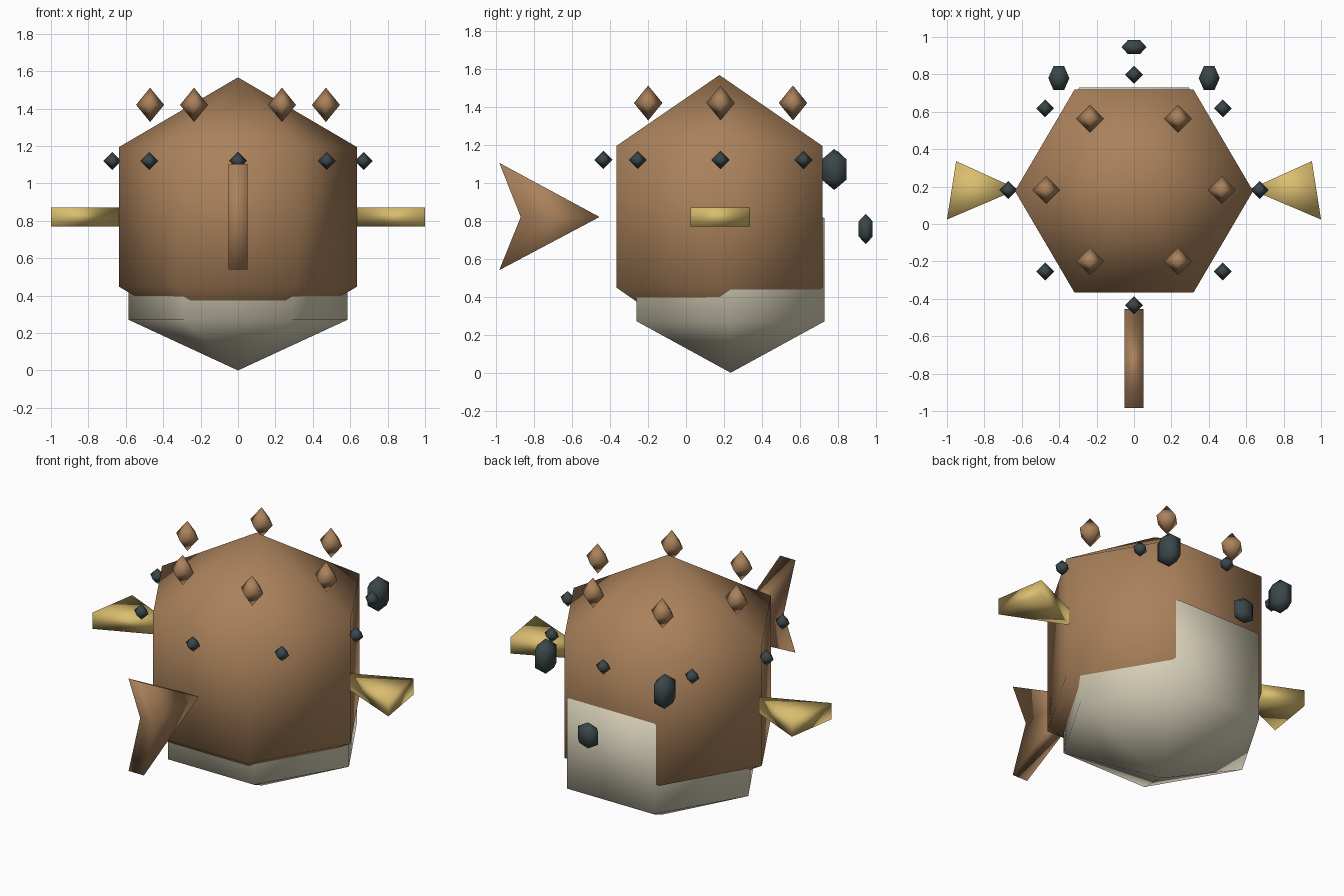
import bpy
from math import sin, cos, pi

cube = bpy.data.objects.get("Cube")
if cube:
    bpy.data.objects.remove(cube, do_unlink=True)


def material(name, rgb):
    m = bpy.data.materials.new(name)
    m.use_nodes = True
    color = (*rgb, 1)
    m.diffuse_color = color
    m.node_tree.nodes["Principled BSDF"].inputs["Base Color"].default_value = color
    return m


brown = material("brown", (0.40, 0.22, 0.105))
cream = material("cream", (0.69, 0.64, 0.49))
gold = material("gold", (0.70, 0.51, 0.16))
slate = material("dark slate", (0.043, 0.062, 0.066))


def add_mesh(name, verts, faces, mat, loc=(0, 0, 0)):
    mesh = bpy.data.meshes.new(name)
    mesh.from_pydata(verts, [], faces)
    mesh.materials.append(mat)
    mesh.shade_smooth()
    ob = bpy.data.objects.new(name, mesh)
    ob.location = loc
    bpy.context.collection.objects.link(ob)
    return ob


def ball(name, loc, radii, mat, sides=6, bands=3):
    """Low-poly sphere with its first meridian on +x."""
    rx, ry, rz = radii
    verts = [(0, 0, -rz)]
    for b in range(1, bands):
        lat = -pi / 2 + pi * b / bands
        for s in range(sides):
            a = 2 * pi * s / sides
            verts.append((rx * cos(lat) * cos(a), ry * cos(lat) * sin(a), rz * sin(lat)))
    verts.append((0, 0, rz))
    top = len(verts) - 1
    last = top - sides
    faces = []
    for s in range(sides):
        n = (s + 1) % sides
        faces.append((0, 1 + n, 1 + s))
        for b in range(bands - 2):
            k = 1 + b * sides
            faces.append((k + s, k + n, k + sides + n, k + sides + s))
        faces.append((last + s, last + n, top))
    return add_mesh(name, verts, faces, mat, loc)


def prism(name, low, high, mat):
    """Closed slab between two matching outlines, low seen clockwise from high."""
    n = len(low)
    faces = [tuple(range(n))[::-1], tuple(range(n, 2 * n))]
    faces += [(i, (i + 1) % n, n + (i + 1) % n, n + i) for i in range(n)]
    return add_mesh(name, low + high, faces, mat)


# Body and belly
ball("body", (0, 0.176, 0.821), (0.735, 0.723, 0.746), brown)
ball("belly", (0, 0.235, 0.542), (0.676, 0.66, 0.542), cream)

# Upper ring of brown spikes
for i in range(6):
    a = i * pi / 3
    ball(f"upper_spike_{i + 1}", (0.47 * cos(a), 0.182 + 0.44 * sin(a), 1.42),
         (0.075, 0.075, 0.092), brown, 4, 2)

# Middle ring of dark spikes
for i in range(8):
    a = i * pi / 4
    ball(f"middle_spike_{i + 1}", (0.672 * cos(a), 0.182 + 0.617 * sin(a), 1.12),
         (0.048, 0.048, 0.048), slate, 4, 2)

# Eyes and mouth
for side, label in ((1, "left"), (-1, "right")):
    ball(f"{label}_eye", (side * 0.402, 0.78, 1.07), (0.065, 0.086, 0.108), slate)
ball("mouth", (0, 0.946, 0.757), (0.077, 0.049, 0.08), slate)

# Side fins
for side, label in ((1, "left"), (-1, "right")):
    outline = [(0.62, 0.186), (1.0, 0.024), (0.951, 0.336)][::side]
    prism(f"{label}_fin", [(side * x, y, 0.77) for x, y in outline],
          [(side * x, y, 0.87) for x, y in outline], gold)

# Forked tail
outline = [(-0.455, 0.82), (-0.983, 0.54), (-0.87, 0.82), (-0.983, 1.105)][::-1]
prism("tail", [(-0.052, y, z) for y, z in outline],
      [(0.052, y, z) for y, z in outline], brown)
